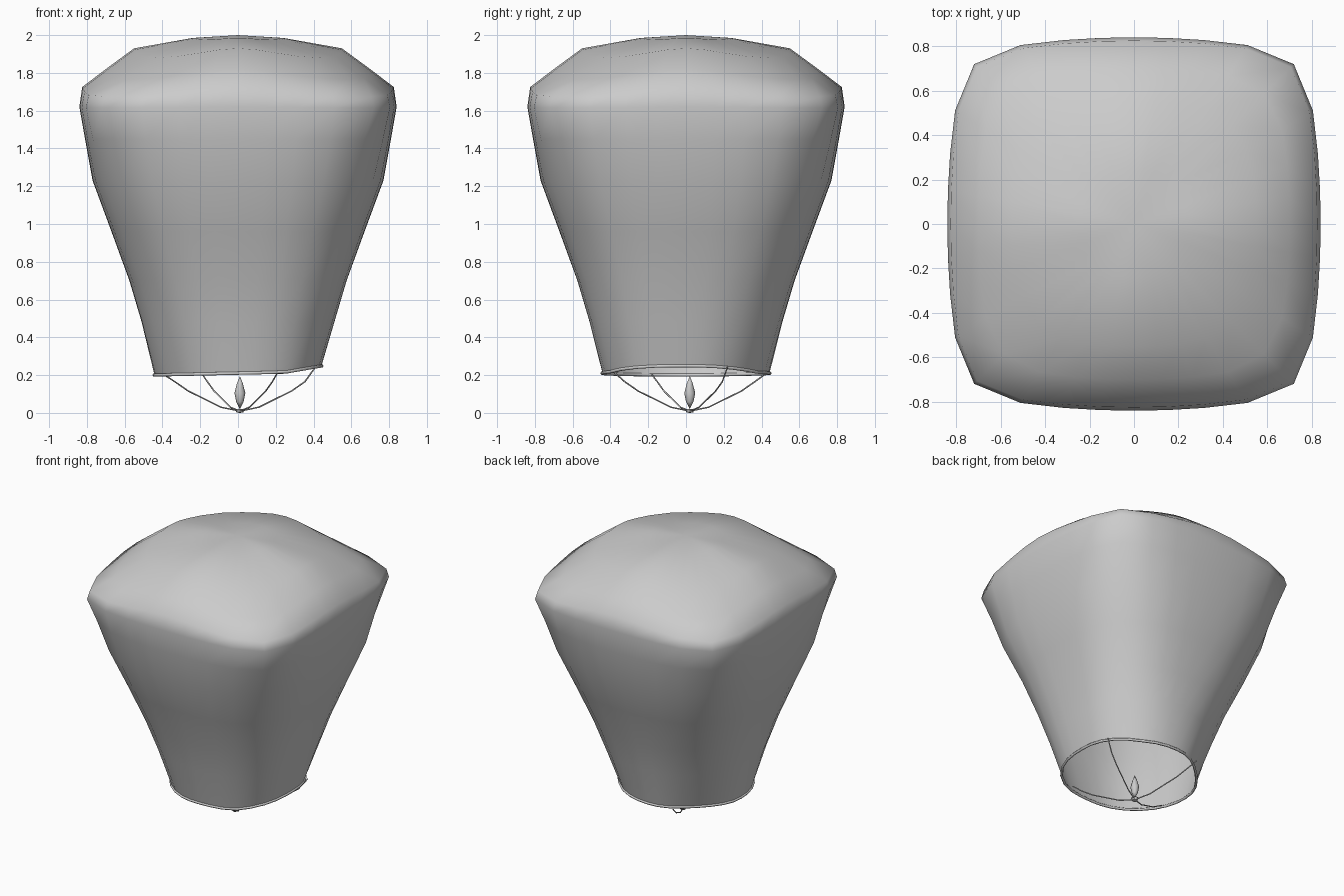
import bpy, bmesh, math
from mathutils import Vector

old = bpy.data.objects.get("Cube")
if old:
    bpy.data.objects.remove(old, do_unlink=True)

SEGMENTS = 32
BOW = 0.088


def make_material(name, rgb):
    mat = bpy.data.materials.new(name)
    mat.use_nodes = True
    mat.diffuse_color = (*rgb, 1)
    mat.node_tree.nodes["Principled BSDF"].inputs["Base Color"].default_value = (*rgb, 1)
    return mat


paper_grey = make_material("paper grey", (0.6, 0.6, 0.6))


def add_object(name, data):
    obj = bpy.data.objects.new(name, data)
    bpy.context.collection.objects.link(obj)
    data.materials.append(paper_grey)
    return obj


def outline(half_width, squareness, skew=0):
    """Rounded square with bowed sides; skew slides two opposite corners."""
    for i in range(SEGMENTS):
        t = math.tau * i / SEGMENTS
        c, s = math.cos(t), math.sin(t)
        r = (abs(c) ** squareness + abs(s) ** squareness) ** (-1 / squareness)
        u, v = r * c, r * s
        corner = math.sin(2 * t)
        shift = skew * max(0, -corner) ** 2
        yield (half_width * u * (1 - BOW * v * v) + shift,
               half_width * v * (1 - BOW * u * u) - shift,
               corner ** 2)


def mouth_height(x):
    """The mouth lifts slightly toward the left side."""
    return 0.2 + 0.02 * (x + 0.45) / 0.9 + 0.03 * max(0, (x - 0.25) / 0.2)


def loft(name, rings, bottom=None, top=None, smooth=True):
    bm = bmesh.new()
    loops = [[bm.verts.new(p) for p in ring] for ring in rings]
    n = len(loops[0])
    for a, b in zip(loops, loops[1:]):
        for i in range(n):
            j = (i + 1) % n
            bm.faces.new((a[i], a[j], b[j], b[i]))
    for tip, loop, flip in ((bottom, loops[0], True), (top, loops[-1], False)):
        if tip is None:
            continue
        v = bm.verts.new(tip)
        for i in range(n):
            pair = (loop[i], loop[(i + 1) % n])
            bm.faces.new((*(reversed(pair) if flip else pair), v))
    for f in bm.faces:
        f.smooth = smooth
    mesh = bpy.data.meshes.new(name)
    bm.to_mesh(mesh)
    bm.free()
    return add_object(name, mesh)


def wire(name, points, radius, closed=False):
    curve = bpy.data.curves.new(name, "CURVE")
    curve.dimensions = "3D"
    curve.bevel_depth = radius
    curve.bevel_resolution = 1
    curve.use_fill_caps = not closed
    spline = curve.splines.new("POLY")
    spline.points.add(len(points) - 1)
    for sp, p in zip(spline.points, points):
        sp.co = (*p, 1)
    spline.use_cyclic_u = closed
    return add_object(name, curve)


# Paper envelope: half width, squareness, height, drop of the corners, skew
profile = [
    (0.51, 2.95, 0.48, 0, 0.015),
    (0.575, 3.4, 0.70, 0, 0.01),
    (0.67, 3.85, 0.96, 0, 0),
    (0.77, 4.4, 1.23, 0, 0),
    (0.81, 6, 1.45, 0, 0),
    (0.84, 9, 1.62, 0.005, 0),
    (0.825, 9, 1.725, 0.05, 0),
    (0.70, 6.6, 1.82, 0.055, 0),
    (0.55, 4.4, 1.93, 0.05, 0),
    (0.24, 2.8, 1.985, 0.01, 0),
]
mouth = [(x, y, mouth_height(x)) for x, y, _ in outline(0.442, 2.4, 0.025)]
body = [[(x, y, z - drop * c) for x, y, c in outline(w, sq, skew)]
        for w, sq, z, drop, skew in profile]
loft("paper_envelope", [mouth] + body, top=(0, 0, 2))

# Hoop around the mouth
hoop = [(x, y, mouth_height(x)) for x, y, _ in outline(0.444, 2.4, 0.025)]
wire("mouth_hoop", hoop, 0.009, closed=True)

# Four sagging wires from the hoop to the burner
centre = Vector((0.01, 0.02, 0))
arm = Vector((0.4, 0.2, 0))
sag = [(1, 0.2), (0.86, 0.165), (0.68, 0.115), (0.45, 0.07), (0.25, 0.03), (0.03, 0.012)]
for k in range(4):
    c, s = [(1, 0), (0, 1), (-1, 0), (0, -1)][k]
    end = centre + Vector((arm.x * c - arm.y * s, arm.x * s + arm.y * c, 0))
    path = [centre.lerp(end, f) + Vector((0, 0, z)) for f, z in sag]
    path[0].z = mouth_height(end.x)
    wire(f"burner_wire_{k + 1}", path, 0.004)


# Small burner cup and the flame above it
def ring(radius, z, sides):
    return [centre + Vector((radius * math.cos(math.tau * i / sides),
                             radius * math.sin(math.tau * i / sides), z))
            for i in range(sides)]


loft("burner_cup", [ring(0.018, 0.002, 8), ring(0.026, 0.02, 8)],
     bottom=centre, top=centre + Vector((0, 0, 0.02)), smooth=False)
loft("flame", [ring(0.02, 0.06, 8), ring(0.029, 0.105, 8), ring(0.016, 0.155, 8)],
     bottom=centre + Vector((0, 0, 0.02)), top=centre + Vector((0, 0, 0.195)))
